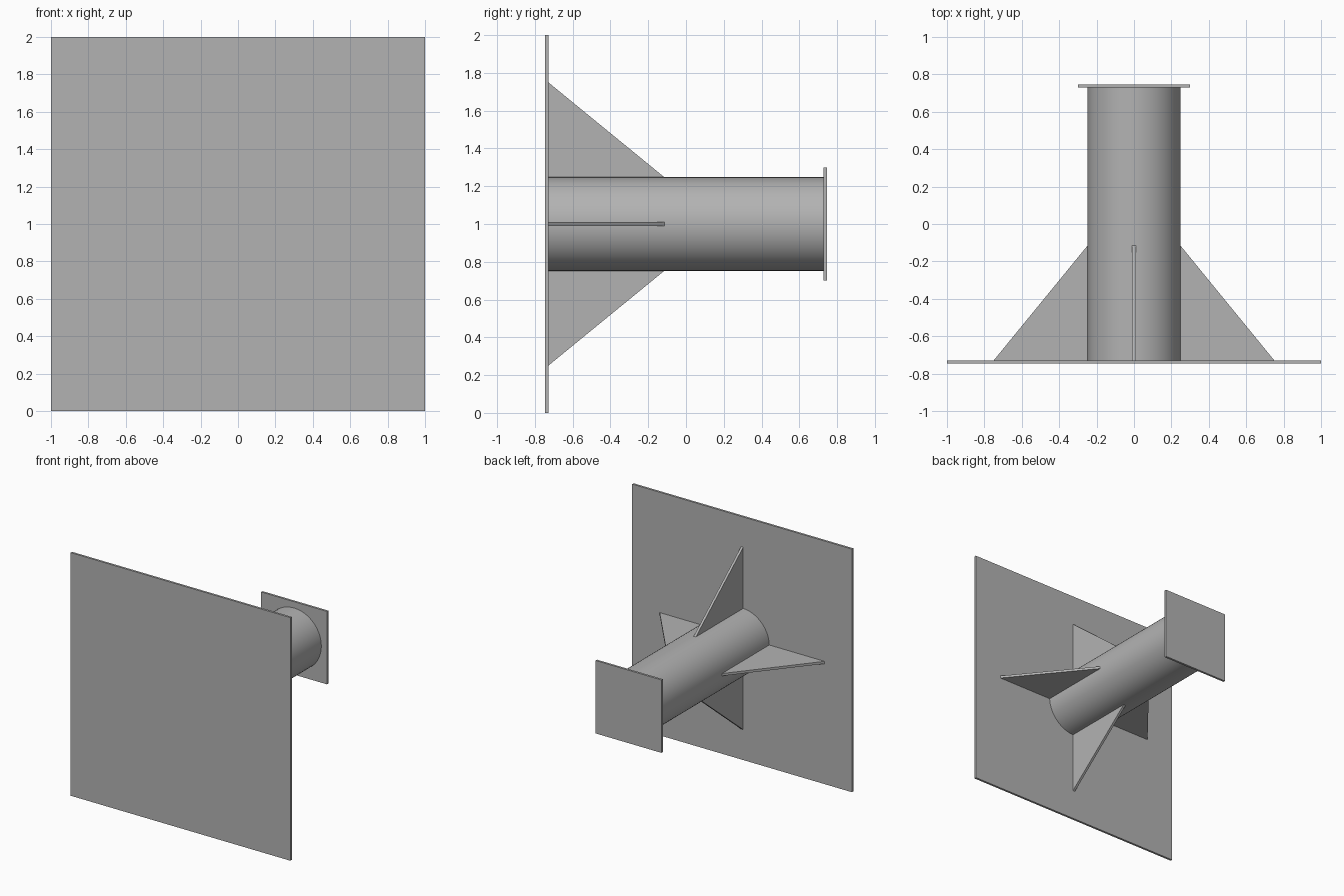
import bpy, bmesh, math
from mathutils import Matrix, Vector

old = bpy.data.objects.get("Cube")
if old:
    bpy.data.objects.remove(old, do_unlink=True)

steel = bpy.data.materials.new("plain grey")
steel.use_nodes = True
GREY = (0.45, 0.45, 0.45, 1)
steel.diffuse_color = GREY
steel.node_tree.nodes["Principled BSDF"].inputs["Base Color"].default_value = GREY

AXIS_Z = 1.0      # height of the tube axis
FRONT, BACK = -0.747, 0.747
THICK = 0.018
RADIUS = 0.248


def finish(name, bm):
    bmesh.ops.recalc_face_normals(bm, faces=bm.faces)
    mesh = bpy.data.meshes.new(name)
    bm.to_mesh(mesh)
    bm.free()
    mesh.materials.append(steel)
    obj = bpy.data.objects.new(name, mesh)
    bpy.context.collection.objects.link(obj)
    return obj


def plate(name, width, y_min, y_max):
    bm = bmesh.new()
    bmesh.ops.create_cube(bm, size=1)
    bmesh.ops.scale(bm, vec=(width, y_max - y_min, width), verts=bm.verts)
    bmesh.ops.translate(bm, vec=(0, (y_min + y_max) / 2, AXIS_Z), verts=bm.verts)
    return finish(name, bm)


def gusset(name, angle):
    # right triangle from plate to tube, extruded to its thickness
    root = FRONT + THICK
    profile = [(0.24, root), (0.75, root), (RADIUS, -0.115), (0.24, -0.115)]
    half = 0.01
    bm = bmesh.new()
    face = bm.faces.new([bm.verts.new((r, y, -half)) for r, y in profile])
    out = bmesh.ops.extrude_face_region(bm, geom=[face])
    top = [v for v in out["geom"] if isinstance(v, bmesh.types.BMVert)]
    bmesh.ops.translate(bm, vec=(0, 0, 2 * half), verts=top)
    place = Matrix.Translation(Vector((0, 0, AXIS_Z))) @ Matrix.Rotation(angle, 4, 'Y')
    bmesh.ops.transform(bm, matrix=place, verts=bm.verts)
    return finish(name, bm)


# Square plates at both ends
plate("base_plate", 2.0, FRONT, FRONT + THICK)
plate("end_plate", 0.6, BACK - THICK, BACK)

# Round tube between the plates
length = BACK - FRONT - 2 * THICK
bm = bmesh.new()
bmesh.ops.create_cone(bm, cap_ends=True, segments=64, radius1=RADIUS,
                      radius2=RADIUS, depth=length)
bmesh.ops.transform(bm, verts=bm.verts,
                    matrix=Matrix.Translation(Vector((0, 0, AXIS_Z)))
                    @ Matrix.Rotation(math.pi / 2, 4, 'X'))
tube = finish("tube", bm)
bpy.ops.object.select_all(action='DESELECT')
tube.select_set(True)
bpy.context.view_layer.objects.active = tube
bpy.ops.object.shade_smooth_by_angle(angle=math.radians(30))

# Four triangular gussets around the tube
for i, side in enumerate(("left", "lower", "right", "upper")):
    gusset(side + "_gusset", i * math.pi / 2)
